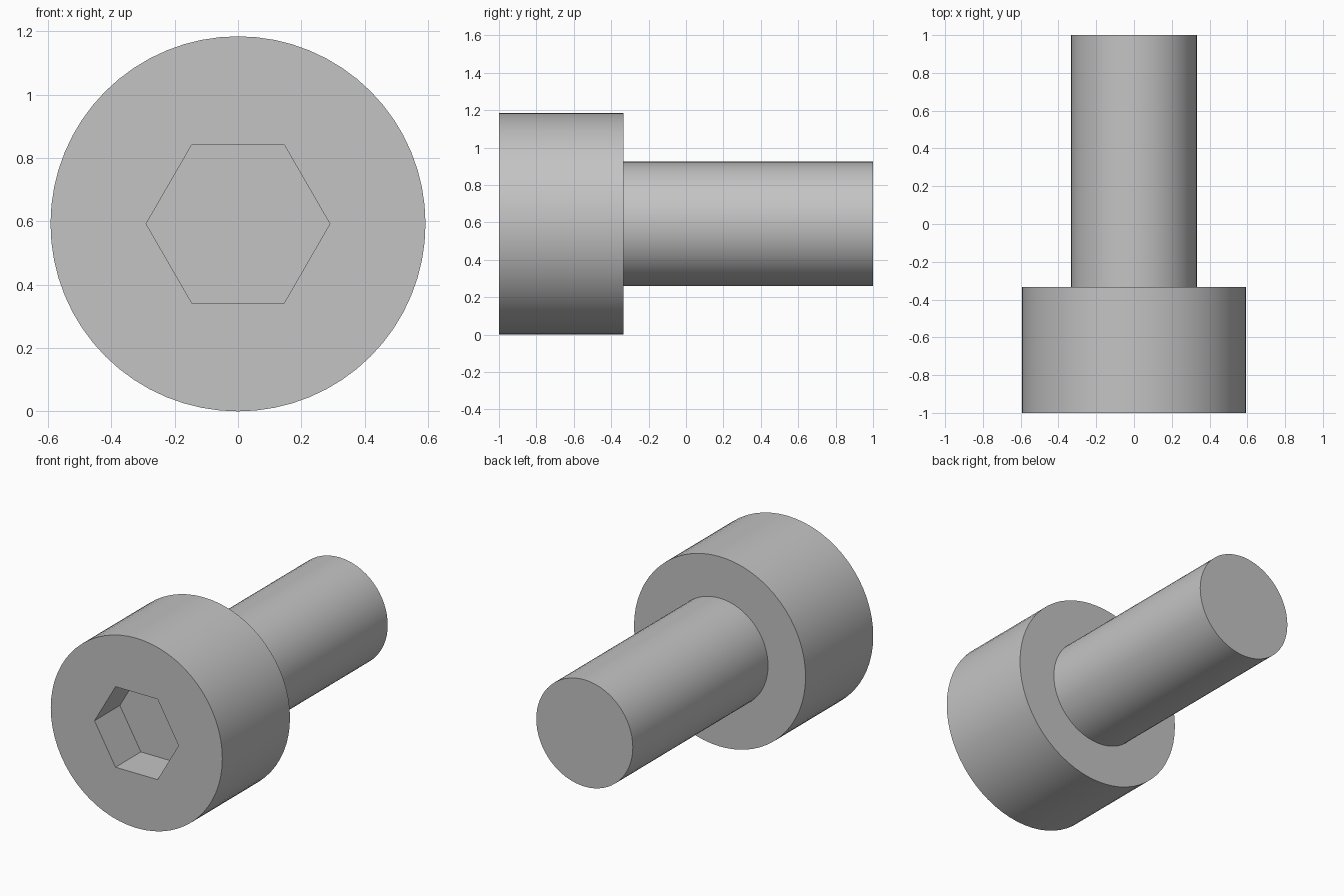
import bpy, bmesh, math
from mathutils import Matrix, Vector

if "Cube" in bpy.data.objects:
    bpy.data.objects.remove(bpy.data.objects["Cube"], do_unlink=True)

HEAD_R, SHANK_R, SOCKET_R = 0.592, 0.333, 0.29
FRONT, SHOULDER, END = -1.0, -0.333, 1.0
SOCKET_DEPTH = 0.25
SEGMENTS = 64

# Plain steel colour
steel = bpy.data.materials.new("grey_steel")
steel.use_nodes = True
grey = (0.55, 0.55, 0.55, 1)
steel.diffuse_color = grey
steel.node_tree.nodes["Principled BSDF"].inputs["Base Color"].default_value = grey


def add_object(name, bm):
    bmesh.ops.recalc_face_normals(bm, faces=bm.faces)
    mesh = bpy.data.meshes.new(name)
    bm.to_mesh(mesh)
    bm.free()
    mesh.materials.append(steel)
    obj = bpy.data.objects.new(name, mesh)
    bpy.context.collection.objects.link(obj)
    obj.location.z = HEAD_R
    return obj


# Head and shank: one stepped profile turned about the y axis
bm = bmesh.new()
profile = [(HEAD_R, FRONT), (HEAD_R, SHOULDER), (SHANK_R, SHOULDER), (SHANK_R, END)]
verts = [bm.verts.new((0, y, r)) for r, y in profile]
edges = [bm.edges.new(pair) for pair in zip(verts, verts[1:])]
bmesh.ops.spin(bm, geom=verts + edges, cent=(0, 0, 0), axis=(0, 1, 0),
               angle=math.tau, steps=SEGMENTS)
bmesh.ops.remove_doubles(bm, verts=bm.verts, dist=0.0001)
bmesh.ops.holes_fill(bm, edges=[e for e in bm.edges if e.is_boundary], sides=0)
bolt = add_object("socket_head_bolt", bm)

# Hexagonal socket cutter, with corners pointing left and right
bm = bmesh.new()
turn = Matrix.Translation(Vector((0, FRONT, 0))) @ Matrix.Rotation(math.pi / 2, 4, "X")
bmesh.ops.create_cone(bm, cap_ends=True, segments=6, radius1=SOCKET_R,
                      radius2=SOCKET_R, depth=2 * SOCKET_DEPTH,
                      matrix=turn @ Matrix.Rotation(math.pi / 2, 4, "Z"))
cutter = add_object("socket_cutter", bm)
cutter.hide_render = True

# Cut the socket, then discard the cutter
bpy.context.view_layer.objects.active = bolt
bolt.select_set(True)
cut = bolt.modifiers.new("hex_socket", "BOOLEAN")
cut.operation, cut.solver, cut.object = "DIFFERENCE", "EXACT", cutter
bpy.ops.object.modifier_apply(modifier=cut.name)
bpy.data.objects.remove(cutter, do_unlink=True)

bpy.ops.object.select_all(action="DESELECT")
bolt.select_set(True)
bpy.ops.object.shade_smooth_by_angle(angle=math.radians(30))
